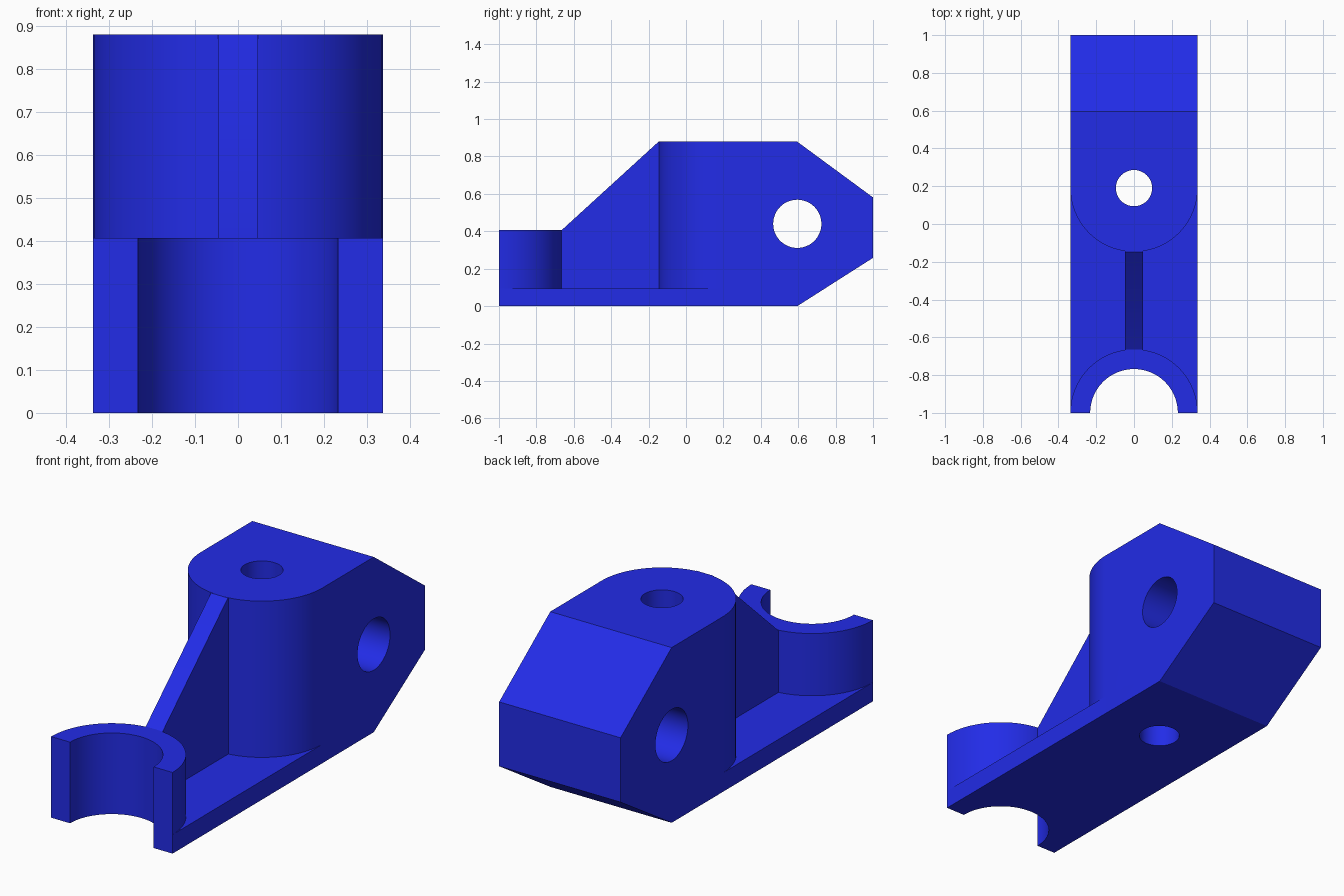
import bpy, bmesh, math
from mathutils import Vector

if "Cube" in bpy.data.objects:
    bpy.data.objects.remove(bpy.data.objects["Cube"])

W, H = 0.337, 0.879       # half width, total height
BOSS_Y, PIN_Y = 0.19, 0.595
SEG = 48

blue = bpy.data.materials.new("blue")
blue.diffuse_color = (0.016, 0.025, 0.8, 1)
blue.use_nodes = True
blue.node_tree.nodes["Principled BSDF"].inputs["Base Color"].default_value = blue.diffuse_color


def arc(cy, r, a0, a1, n=SEG):
    """Arc points in the XY plane around (0, cy), angles in degrees."""
    return [(r * math.cos(a), cy + r * math.sin(a))
            for a in (math.radians(a0 + (a1 - a0) * i / n) for i in range(n + 1))]


def prism(name, pts, lo, hi, axis="z"):
    """Extrude an XY outline along z, or a YZ outline along x."""
    place = (lambda p, t: (p[0], p[1], t)) if axis == "z" else (lambda p, t: (t, p[0], p[1]))
    bm = bmesh.new()
    a = [bm.verts.new(place(p, lo)) for p in pts]
    b = [bm.verts.new(place(p, hi)) for p in pts]
    bm.faces.new(a)
    bm.faces.new(b)
    for i in range(len(pts)):
        j = (i + 1) % len(pts)
        bm.faces.new((a[i], a[j], b[j], b[i]))
    bmesh.ops.recalc_face_normals(bm, faces=bm.faces)
    me = bpy.data.meshes.new(name)
    bm.to_mesh(me)
    bm.free()
    ob = bpy.data.objects.new(name, me)
    bpy.context.collection.objects.link(ob)
    me.materials.append(blue)
    return ob


def activate(ob):
    bpy.ops.object.select_all(action="DESELECT")
    ob.select_set(True)
    bpy.context.view_layer.objects.active = ob


def chamfer(ob, point, normal):
    """Slice off everything beyond a plane and cap the cut."""
    bm = bmesh.new()
    bm.from_mesh(ob.data)
    geom = bm.verts[:] + bm.edges[:] + bm.faces[:]
    bmesh.ops.bisect_plane(bm, geom=geom, plane_co=Vector(point),
                           plane_no=Vector(normal).normalized(), clear_outer=True)
    bmesh.ops.holes_fill(bm, edges=[e for e in bm.edges if e.is_boundary], sides=0)
    bmesh.ops.recalc_face_normals(bm, faces=bm.faces)
    bm.to_mesh(ob.data)
    bm.free()


def drill(ob, cutter):
    cutter.hide_render = True
    mod = ob.modifiers.new("hole", "BOOLEAN")
    mod.operation, mod.solver, mod.object = "DIFFERENCE", "EXACT", cutter
    activate(ob)
    bpy.ops.object.modifier_apply(modifier=mod.name)
    bpy.data.objects.remove(cutter)


# Main block: rounded front, square back with sloped upper and lower edges
block = prism("main_block", arc(BOSS_Y, W, 180, 360) + [(W, 1), (-W, 1)], 0, H)
chamfer(block, (0, PIN_Y, H), (0, H - 0.581, 1 - PIN_Y))
chamfer(block, (0, PIN_Y, 0), (0, 0.258, PIN_Y - 1))

# Vertical bolt hole and sideways pin hole
drill(block, prism("bolt_cutter", arc(BOSS_Y, 0.096, 0, 360)[:-1], -0.2, 1.2))
pin = [(x + PIN_Y, y + 0.44) for x, y in arc(0, 0.129, 0, 360)[:-1]]
drill(block, prism("pin_cutter", pin, -0.6, 0.6, "x"))

# Half-ring saddle at the front
saddle = prism("front_saddle", arc(-1, W, 0, 180) + arc(-1, 0.232, 180, 0), 0, 0.407)

# Thin base plate between saddle and block
plate = prism("base_plate", arc(-1, W, 0, 180) + arc(BOSS_Y, W, 180, 360), 0, 0.095)

# Sloping stiffening rib, ends sunk into saddle and block
rib = prism("rib", [(-0.7, 0.05), (-0.1, 0.05), (-0.1, 0.86), (-0.147, H),
                    (-0.664, 0.407), (-0.7, 0.39)], -0.047, 0.047, "x")

for ob in (block, saddle, plate, rib):
    activate(ob)
    bpy.ops.object.shade_smooth_by_angle(angle=math.radians(25))
